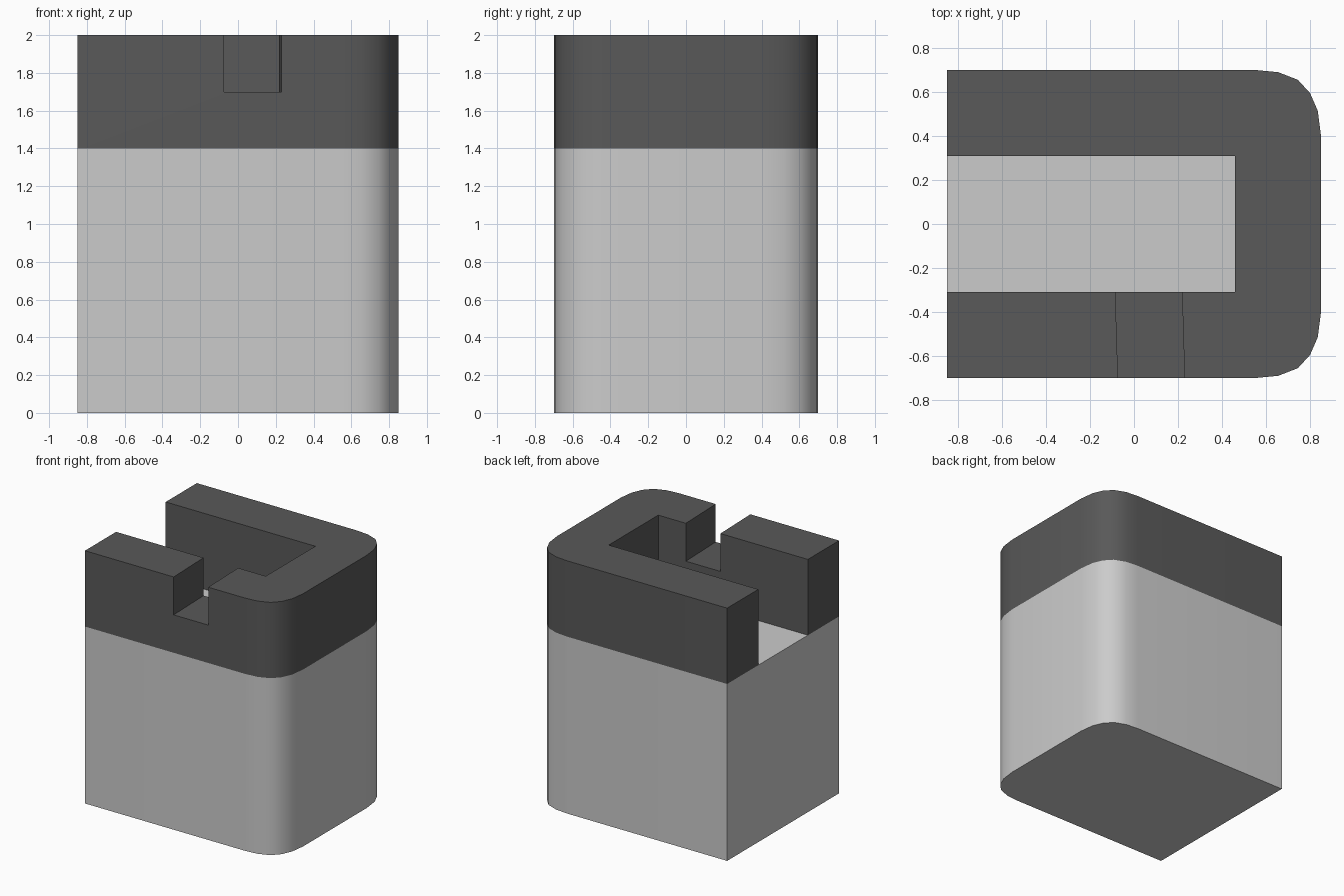
import bpy, bmesh, math

if "Cube" in bpy.data.objects:
    bpy.data.objects.remove(bpy.data.objects["Cube"])

# Rounded corner of the outline, from the right side to the back side
CORNER = [(0.85, 0.40), (0.835, 0.515), (0.80, 0.595), (0.745, 0.655), (0.655, 0.69), (0.55, 0.70)]
FRONT_CORNER = [(x, -y) for x, y in reversed(CORNER)]
OUTLINE = [(-0.85, -0.70)] + FRONT_CORNER + CORNER + [(-0.85, 0.70)]


def prism(name, outline, z0, z1):
    """Extrude a flat outline straight up."""
    bm = bmesh.new()
    base = bm.faces.new([bm.verts.new((x, y, z0)) for x, y in outline])
    top = bmesh.ops.extrude_face_region(bm, geom=[base], use_keep_orig=True)["geom"]
    bmesh.ops.translate(bm, vec=(0, 0, z1 - z0),
                        verts=[g for g in top if isinstance(g, bmesh.types.BMVert)])
    bmesh.ops.recalc_face_normals(bm, faces=bm.faces[:])
    mesh = bpy.data.meshes.new(name)
    bm.to_mesh(mesh)
    bm.free()
    obj = bpy.data.objects.new(name, mesh)
    bpy.context.collection.objects.link(obj)
    return obj


def select(obj):
    bpy.ops.object.select_all(action='DESELECT')
    obj.select_set(True)
    bpy.context.view_layer.objects.active = obj


# Solid lower block
body = prism("body", OUTLINE, 0, 1.4)

# U-shaped dark wall on top, open to the left
channel = [(-0.85, 0.31), (0.46, 0.31), (0.46, -0.31), (-0.85, -0.31)]
rim = prism("rim_wall", OUTLINE + channel, 1.4, 2.0)

# Slightly slanted notch through the front wall
cutter = prism("notch_cutter", [(-0.07, -0.80), (0.233, -0.80), (0.215, -0.20), (-0.088, -0.20)], 1.7, 2.2)
cutter.hide_render = True
notch = rim.modifiers.new("notch", 'BOOLEAN')
notch.operation = 'DIFFERENCE'
notch.solver = 'EXACT'
notch.object = cutter
select(rim)
bpy.ops.object.modifier_apply(modifier=notch.name)
bpy.data.objects.remove(cutter)

# Dark rim colour
dark = bpy.data.materials.new("dark_grey")
dark.diffuse_color = (0.1, 0.1, 0.1, 1)
dark.use_nodes = True
dark.node_tree.nodes["Principled BSDF"].inputs["Base Color"].default_value = dark.diffuse_color
rim.data.materials.clear()
rim.data.materials.append(dark)

for obj in (body, rim):
    select(obj)
    bpy.ops.object.shade_smooth_by_angle(angle=math.radians(40))
